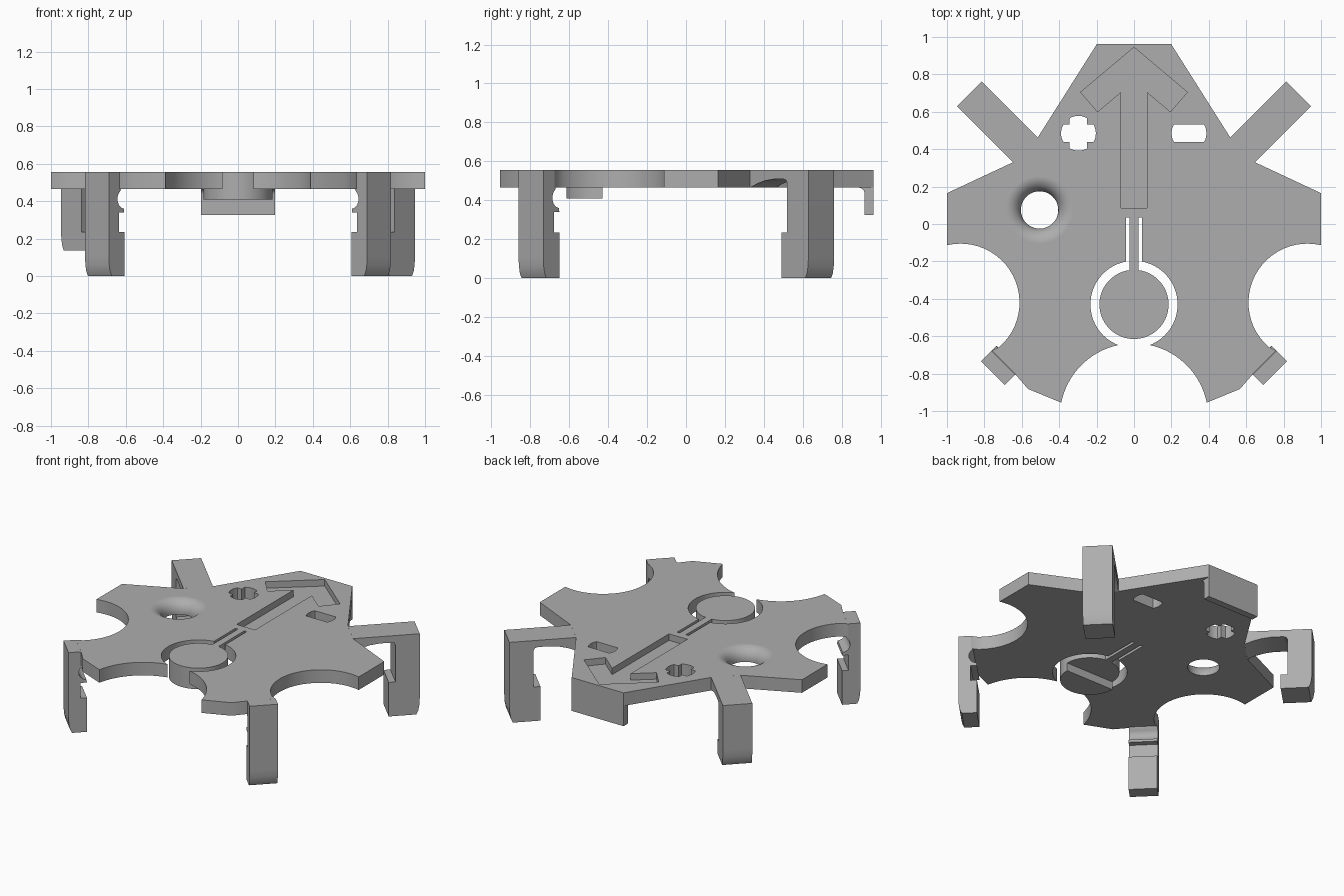
import bpy, bmesh
from math import sin, cos, radians, sqrt
from mathutils import Vector

if "Cube" in bpy.data.objects:
    bpy.data.objects.remove(bpy.data.objects["Cube"], do_unlink=True)

TOP, UNDER = 0.555, 0.465

grey = bpy.data.materials.new("plain_grey")
grey.use_nodes = True
GREY = (0.42, 0.42, 0.42, 1)
grey.diffuse_color = GREY
grey.node_tree.nodes["Principled BSDF"].inputs["Base Color"].default_value = GREY


def arc(cx, cy, r, a0, a1, n=16):
    angles = [radians(a0 + (a1 - a0) * i / n) for i in range(n + 1)]
    return [(cx + r * cos(a), cy + r * sin(a)) for a in angles]


def mirrored(half):
    """Close a half outline that starts and ends on the centre line."""
    return half + [(-x, y) for x, y in reversed(half[1:-1])]


def prism(name, outline, place, low, high):
    """Extrude an outline from low to high; place maps (a, b, depth) to 3D."""
    bm = bmesh.new()
    face = bm.faces.new([bm.verts.new(place(a, b, low)) for a, b in outline])
    shift = Vector(place(0, 0, high)) - Vector(place(0, 0, low))
    new = bmesh.ops.extrude_face_region(bm, geom=[face], use_keep_orig=True)["geom"]
    bmesh.ops.translate(bm, verts=[v for v in new if isinstance(v, bmesh.types.BMVert)], vec=shift)
    return finish(name, bm)


def finish(name, bm):
    bmesh.ops.recalc_face_normals(bm, faces=bm.faces)
    mesh = bpy.data.meshes.new(name)
    bm.to_mesh(mesh)
    bm.free()
    mesh.materials.append(grey)
    ob = bpy.data.objects.new(name, mesh)
    bpy.context.collection.objects.link(ob)
    return ob


def smooth(ob):
    bpy.ops.object.select_all(action="DESELECT")
    ob.select_set(True)
    bpy.context.view_layer.objects.active = ob
    bpy.ops.object.shade_smooth_by_angle(angle=radians(30))
    ob.modifiers.new("flat_faces", "WEIGHTED_NORMAL").keep_sharp = True


def flat(x, y, z):
    return (x, y, z)


# Plate outline: flexible button and stem, slit, scallops, arm roots, arrow end
half = arc(0, -0.43, 0.185, -90, 82.5, 32)
half += [(0.024, 0.035), (0.043, 0.035)]
half += arc(0, -0.43, 0.233, 79.4, -69, 32)
half += arc(0, -1.035, 0.397, 77.5, 11.6)
half += [(0.567, -0.882), (0.634, -0.804), (0.761, -0.677)]
half += arc(0.927, -0.42, 0.315, 229, 76.5, 24)
half += [(1.0, 0.165), (0.647, 0.33), (0.515, 0.462), (0.198, 0.963), (0, 0.963)]
plate = prism("plate", mirrored(half), flat, UNDER, TOP)

# Cutters for the plate: arrow recess, cross hole, slot and rounded finger hole
arrow = [(0, 0.085), (0.07, 0.085), (0.07, 0.705), (0.195, 0.6), (0.285, 0.705), (0, 0.945)]
cross, slot = [], []
for k in range(4):
    tip = arc(0, 0, 0.093, k * 90 - 30, k * 90 + 30, 8)
    a = radians(k * 90 + 45)
    cross += tip + [(0.066 * cos(a), 0.066 * sin(a))]
    if k % 2 == 0:
        slot += tip
cutters = [
    prism("arrow_cutter", mirrored(arrow), flat, TOP - 0.045, TOP + 0.1),
    prism("cross_cutter", [(x - 0.297, y + 0.485) for x, y in cross], flat, 0.4, 0.7),
    prism("slot_cutter", [(x + 0.294, y + 0.485) for x, y in slot], flat, 0.4, 0.7),
]
flare = [(0.1, 0.4)] + arc(0.18, 0.475, 0.08, 180, 90, 12) + [(0.18, 0.7)]
bm = bmesh.new()
rings = [[bm.verts.new((x - 0.505, y + 0.075, z)) for x, y in arc(0, 0, r, 0, 360, 48)[:-1]]
         for r, z in flare]
for low, high in zip(rings, rings[1:]):
    for i in range(48):
        j = (i + 1) % 48
        bm.faces.new((low[i], low[j], high[j], high[i]))
bm.faces.new(rings[0])
bm.faces.new(rings[-1])
cutters.append(finish("finger_hole_cutter", bm))

bpy.context.view_layer.objects.active = plate
for cutter in cutters:
    cutter.hide_render = True
    cut = plate.modifiers.new("cut", "BOOLEAN")
    cut.operation, cut.solver, cut.object = "DIFFERENCE", "EXACT", cutter
    bpy.ops.object.modifier_apply(modifier=cut.name)
    bpy.data.objects.remove(cutter, do_unlink=True)
smooth(plate)

# Half-round block under the button
smooth(prism("button_block", arc(0, -0.43, 0.185, 180, 360, 32), flat, 0.41, UNDER))

# Lip hanging from the back edge, with a small fillet inside
lip = [(0.963, UNDER), (0.963, 0.325), (0.917, 0.325)] + arc(0.887, 0.435, 0.03, 0, 90, 6)
smooth(prism("back_lip", lip, lambda y, z, x: (x, y, z), -0.198, 0.198))


def foot(outer, inner, bottom):
    """Lower end of a leg, slightly rounded at the outer toe."""
    return [(inner, 0.235), (inner, bottom), (outer - 0.022, bottom),
            (outer - 0.01, bottom + 0.025), (outer - 0.003, bottom + 0.06), (outer, bottom + 0.11)]


# Four diagonal legs: hooked ones at the front, scooped arms at the back
for side, sx in (("left", 1), ("right", -1)):
    def diagonal(sy):
        return lambda u, z, v: (sx * (u + v) / sqrt(2), sy * (u - v) / sqrt(2), z)

    front = [(1.097, TOP), (1.017, TOP), (1.017, UNDER), (1.005, UNDER)]
    front += arc(0.979, 0.412, 0.052, 52, -85, 10)
    front += [(0.98, 0.34), (1.02, 0.34), (1.02, 0.235)] + foot(1.097, 0.98, 0)
    smooth(prism(side + "_front_leg", front, diagonal(-1), -0.12, 0.06))

    back = [(1.114, TOP), (0.691, TOP), (0.691, UNDER), (0.74, 0.485), (0.8, 0.501),
            (0.86, 0.508), (0.935, 0.508), (0.953, 0.502), (0.96, 0.485), (0.96, 0.235)]
    back += foot(1.114, 0.917, 0 if sx > 0 else 0.135)
    smooth(prism(side + "_back_leg", back, diagonal(1), 0.0375, 0.2245))
